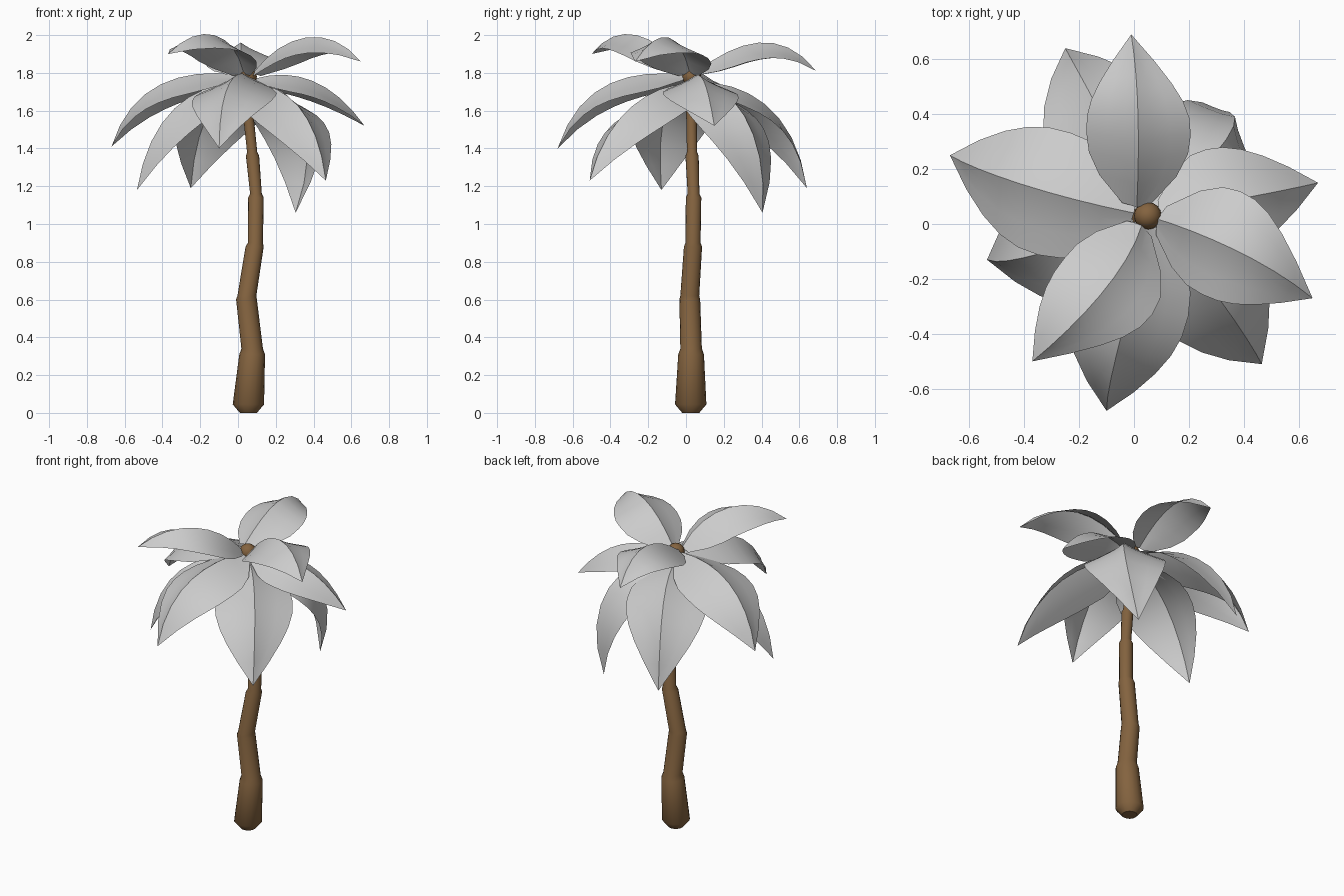
import bpy, bmesh, math
from mathutils import Vector

cube = bpy.data.objects.get("Cube")
if cube:
    bpy.data.objects.remove(cube, do_unlink=True)


def make_material(name, rgb):
    mat = bpy.data.materials.new(name)
    mat.use_nodes = True
    mat.diffuse_color = (*rgb, 1)
    mat.node_tree.nodes["Principled BSDF"].inputs["Base Color"].default_value = (*rgb, 1)
    return mat


bark = make_material("brown bark", (0.23, 0.125, 0.05))
leaf = make_material("pale grey leaf", (0.6, 0.6, 0.6))


def finish(bm, name, mat):
    mesh = bpy.data.meshes.new(name)
    bm.to_mesh(mesh)
    bm.free()
    mesh.materials.append(mat)
    obj = bpy.data.objects.new(name, mesh)
    bpy.context.collection.objects.link(obj)
    return obj


# Trunk: stepped rings lofted along a crooked centre line (x, y, z, radius)
rings = [(.055, .025, 0, .045), (.055, .025, .045, .083), (.075, .027, .31, .068),
         (.075, .027, .34, .057), (.045, .02, .6, .055), (.047, .02, .62, .05),
         (.088, .037, .88, .048), (.092, .037, .9, .04), (.095, .04, 1.14, .041),
         (.095, .04, 1.16, .031), (.077, .032, 1.36, .035), (.075, .032, 1.38, .027),
         (.05, .028, 1.62, .028), (.05, .028, 1.8, .028)]
SIDES = 16
bm = bmesh.new()
loops = [[bm.verts.new((x + r * math.cos(math.tau * i / SIDES),
                        y + r * math.sin(math.tau * i / SIDES), z)) for i in range(SIDES)]
         for x, y, z, r in rings]
for low, high in zip(loops, loops[1:]):
    for i in range(SIDES):
        j = (i + 1) % SIDES
        bm.faces.new((low[i], low[j], high[j], high[i])).smooth = True
bm.faces.new(loops[0][::-1])
bm.faces.new(loops[-1])
# Only the step edges stay sharp
for e in bm.edges:
    e.smooth = len(e.link_faces) == 2 and e.calc_face_angle() < math.radians(32)
finish(bm, "trunk", bark)

# Rounded bud on top of the trunk
bm = bmesh.new()
bmesh.ops.create_uvsphere(bm, u_segments=16, v_segments=10, radius=.05)
for f in bm.faces:
    f.smooth = True
bud = finish(bm, "crown_bud", bark)
bud.location = (.05, .03, 1.78)


def bezier(a, b, c, d, t):
    s = 1 - t
    return a * s**3 + b * 3 * s * s * t + c * 3 * s * t * t + d * t**3


def tangent(a, b, c, d, t):
    s = 1 - t
    return ((b - a) * s * s + (c - b) * 2 * s * t + (d - c) * t * t).normalized()


# Outline of one frond: half width from stem to tip, as a share of the maximum
OUTLINE = [.28, .74, .95, 1, .98, .88, .69, .4, 0]
ACROSS = [-1, -.6, -.25, 0, .25, .6, 1]


def make_frond(name, points, width, droop=.48):
    """Leaf blade folded along its midrib and flaring at the rims, swept along a curve."""
    pts = [Vector(p) for p in points]
    heading = pts[2] - pts[0]
    side = Vector((heading.y, -heading.x, 0)).normalized()
    bm = bmesh.new()
    rows = []
    for k, share in enumerate(OUTLINE):
        t = k / (len(OUTLINE) - 1)
        centre = bezier(*pts, t)
        normal = side.cross(tangent(*pts, t)).normalized()
        if share == 0:
            rows.append([bm.verts.new(centre)] * len(ACROSS))
        else:
            rows.append([bm.verts.new(centre + side * u * width * share
                                      - normal * droop * width * share * abs(u) ** .8)
                         for u in ACROSS])
    for a, b in zip(rows, rows[1:]):
        for i in range(len(ACROSS) - 1):
            corners = list(dict.fromkeys((a[i], a[i + 1], b[i + 1], b[i])))
            bm.faces.new(corners).smooth = True
    # Crease along the midrib
    mid = len(ACROSS) // 2
    for a, b in zip(rows, rows[1:]):
        bm.edges.get((a[mid], b[mid])).smooth = False
    finish(bm, name, leaf)


# Upper, middle and lower fronds: four curve points and the half width
fronds = {
    "upper_frond_back": ([(.01, .06, 1.81), (.02, .27, 1.97), (.02, .5, 2.05), (-.01, .69, 1.81)], .19),
    "upper_frond_left": ([(.08, .02, 1.8), (.24, -.03, 2.01), (.48, -.13, 2.07), (.65, -.27, 1.86)], .2),
    "upper_frond_right": ([(.03, 0, 1.8), (-.02, -.17, 2.02), (-.2, -.36, 2.08), (-.37, -.5, 1.9)], .19),
    "middle_frond_left": ([(.09, .03, 1.77), (.3, .08, 1.83), (.5, .11, 1.76), (.67, .15, 1.52)], .2),
    "middle_frond_right": ([(0, .04, 1.79), (-.3, .1, 1.83), (-.57, .19, 1.74), (-.67, .25, 1.41)], .23),
    "middle_frond_front": ([(.04, 0, 1.79), (0, -.28, 1.82), (-.1, -.56, 1.77), (-.1, -.68, 1.4)], .22),
    "lower_frond_front_left": ([(.08, 0, 1.74), (.25, -.17, 1.74), (.42, -.42, 1.6), (.465, -.51, 1.23)], .23),
    "lower_frond_back_right": ([(.02, .06, 1.75), (-.05, .3, 1.76), (-.22, .58, 1.62), (-.25, .64, 1.19)], .24),
    "lower_frond_right": ([(0, 0, 1.75), (-.25, -.08, 1.74), (-.47, -.16, 1.58), (-.535, -.13, 1.18)], .23),
    "lower_frond_back_left": ([(.08, .06, 1.74), (.31, .23, 1.76), (.46, .44, 1.5), (.305, .405, 1.06)], .24),
}
for name, (points, width) in fronds.items():
    make_frond(name, points, width)
